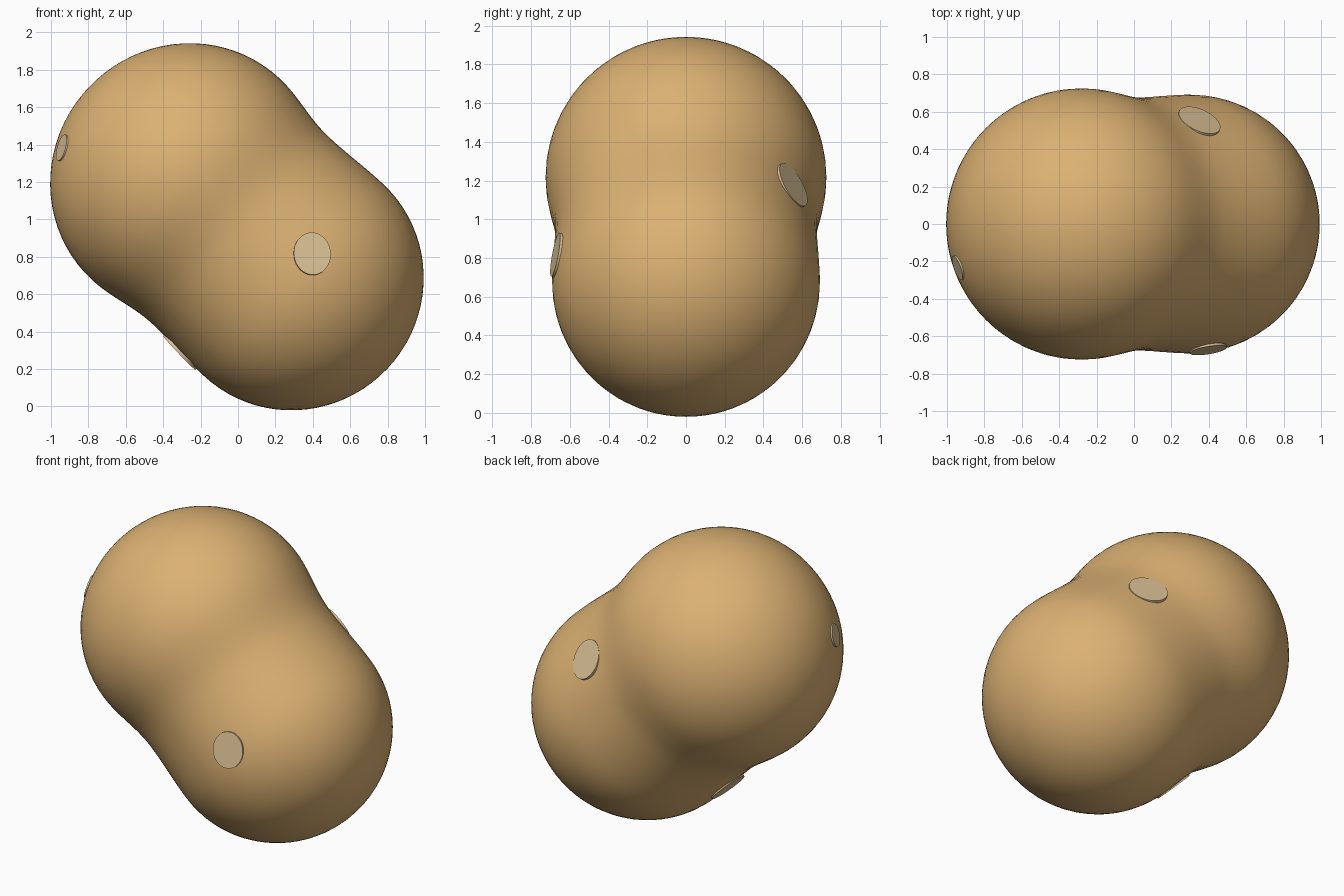
import bpy, bmesh, math
from mathutils import Vector, Matrix
from mathutils.bvhtree import BVHTree

cube = bpy.data.objects.get("Cube")
if cube:
    bpy.data.objects.remove(cube)


def make_material(name, colour):
    mat = bpy.data.materials.new(name)
    mat.use_nodes = True
    mat.diffuse_color = (*colour, 1)
    mat.node_tree.nodes["Principled BSDF"].inputs["Base Color"].default_value = (*colour, 1)
    return mat


def make_object(name, bm, mat):
    mesh = bpy.data.meshes.new(name)
    bm.to_mesh(mesh)
    mesh.materials.append(mat)
    obj = bpy.data.objects.new(name, mesh)
    bpy.context.collection.objects.link(obj)
    bpy.ops.object.select_all(action='DESELECT')
    bpy.context.view_layer.objects.active = obj
    obj.select_set(True)
    bpy.ops.object.shade_smooth_by_angle(angle=math.radians(40))
    return obj


skin = make_material("golden tan", (0.71, 0.44, 0.17))
pale = make_material("pale beige", (0.70, 0.53, 0.30))

# Lobe centres along the long axis, with their radii and the waist between them
LOW, LOW_R, LOW_CAP = -0.407, 0.702, 0.69
HIGH, HIGH_R, HIGH_CAP = 0.385, 0.736, 0.712
WAIST, WAIST_R = -0.02, 0.687


def ease(t0, r0, t1, r1, steps):
    for i in range(1, steps):
        f = i / steps
        yield t0 + (t1 - t0) * f, r0 + (r1 - r0) * (1 - math.cos(math.pi * f)) / 2


# Half outline of the body from the lower pole to the upper one
STEPS = 20
angles = [math.pi / 2 * i / STEPS for i in range(STEPS + 1)]
profile = [(LOW - LOW_CAP * math.cos(a), LOW_R * math.sin(a)) for a in angles]
profile += ease(LOW, LOW_R, WAIST, WAIST_R, 10)
profile.append((WAIST, WAIST_R))
profile += ease(WAIST, WAIST_R, HIGH, HIGH_R, 10)
profile += [(HIGH + HIGH_CAP * math.sin(a), HIGH_R * math.cos(a)) for a in angles]

# Body: spin the outline, then lean the axis over
bm = bmesh.new()
verts = [bm.verts.new((r, 0, t)) for t, r in profile]
edges = [bm.edges.new(pair) for pair in zip(verts, verts[1:])]
bmesh.ops.spin(bm, geom=verts + edges, cent=(0, 0, 0), axis=(0, 0, 1),
               angle=math.tau, steps=64, use_duplicate=False)
bmesh.ops.remove_doubles(bm, verts=bm.verts, dist=0.0005)
lean = Matrix.Translation((0, 0, 0.954)) @ Matrix.Rotation(math.radians(-46.9), 4, 'Y')
bmesh.ops.transform(bm, matrix=lean @ Matrix.Diagonal((1, 0.985, 1, 1)), verts=bm.verts)
bmesh.ops.recalc_face_normals(bm, faces=bm.faces)
tree = BVHTree.FromBMesh(bm)
make_object("body", bm, skin)
bm.free()

# Flat oval patches resting on the skin: place, half width, half height
patches = {
    "front_patch": ((0.40, -0.69, 0.82), 0.10, 0.115),
    "side_patch": ((-0.93, -0.23, 1.38), 0.068, 0.072),
    "back_patch": ((0.36, 0.575, 1.19), 0.12, 0.125),
    "under_patch": ((-0.31, 0, 0.29), 0.115, 0.125),
}
for name, (place, half_w, half_h) in patches.items():
    point, normal, _, _ = tree.find_nearest(Vector(place))
    if normal.dot(point - Vector((0, 0, 0.96))) < 0:
        normal = -normal
    bm = bmesh.new()
    bmesh.ops.create_cone(bm, cap_ends=True, segments=40, radius1=1, radius2=1, depth=0.018)
    turn = normal.to_track_quat('Z', 'Y').to_matrix().to_4x4()
    place_matrix = Matrix.Translation(point - normal * 0.003) @ turn
    bmesh.ops.transform(bm, matrix=place_matrix @ Matrix.Diagonal((half_w, half_h, 1, 1)),
                        verts=bm.verts)
    make_object(name, bm, pale)
    bm.free()
